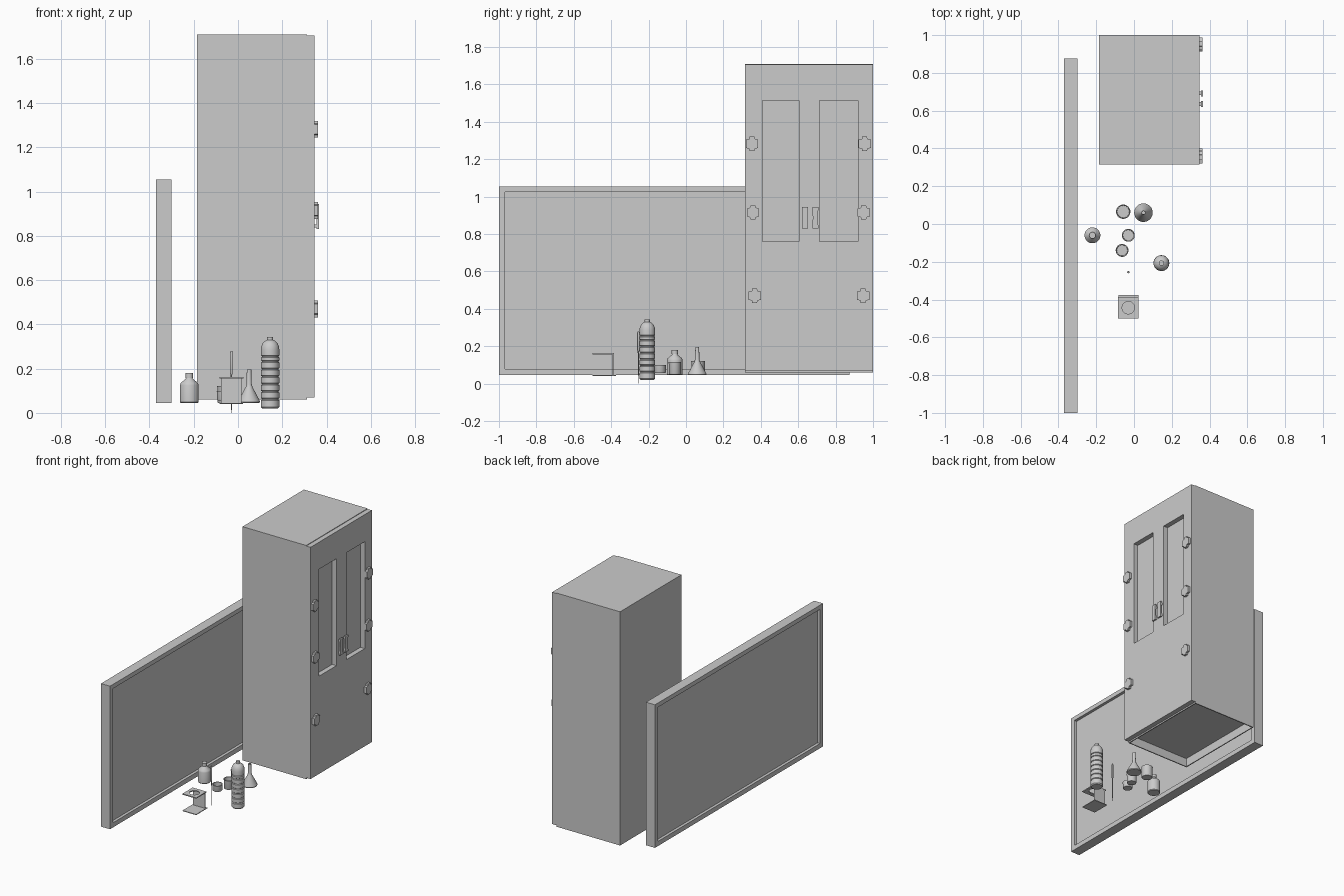
import bpy, bmesh, math

if "Cube" in bpy.data.objects:
    bpy.data.objects.remove(bpy.data.objects["Cube"])


def finish(name, bm, smooth=False):
    bmesh.ops.remove_doubles(bm, verts=bm.verts, dist=1e-5)
    bmesh.ops.recalc_face_normals(bm, faces=bm.faces)
    me = bpy.data.meshes.new(name)
    bm.to_mesh(me)
    bm.free()
    ob = bpy.data.objects.new(name, me)
    bpy.context.collection.objects.link(ob)
    if smooth:
        me.polygons.foreach_set("use_smooth", [True] * len(me.polygons))
        me.set_sharp_from_angle(angle=math.radians(35))
    return ob


def add_box(bm, x, y, z):
    g = bmesh.ops.create_cube(bm, size=1)
    for v in g["verts"]:
        v.co = [(a + b) / 2 + c * (b - a) for c, (a, b) in zip(v.co, (x, y, z))]


def box(name, x, y, z):
    bm = bmesh.new()
    add_box(bm, x, y, z)
    return finish(name, bm)


def pierced_panel(name, x, ys, zs, holes):
    """Slab across x, made from a y/z grid with some cells left open."""
    bm = bmesh.new()
    faces = []
    for i in range(len(ys) - 1):
        for j in range(len(zs) - 1):
            if (i, j) not in holes:
                co = [(ys[i], zs[j]), (ys[i + 1], zs[j]), (ys[i + 1], zs[j + 1]), (ys[i], zs[j + 1])]
                faces.append(bm.faces.new([bm.verts.new((x[0], a, b)) for a, b in co]))
    bmesh.ops.remove_doubles(bm, verts=bm.verts, dist=1e-5)
    ext = bmesh.ops.extrude_face_region(bm, geom=bm.faces[:], use_keep_orig=True)
    vs = [e for e in ext["geom"] if isinstance(e, bmesh.types.BMVert)]
    bmesh.ops.translate(bm, verts=vs, vec=(x[1] - x[0], 0, 0))
    return finish(name, bm)


def prism(name, profile, x0, x1):
    """Extrude a y/z outline along x."""
    bm = bmesh.new()
    f = bm.faces.new([bm.verts.new((x0, y, z)) for y, z in profile])
    ext = bmesh.ops.extrude_face_region(bm, geom=[f], use_keep_orig=True)
    vs = [e for e in ext["geom"] if isinstance(e, bmesh.types.BMVert)]
    bmesh.ops.translate(bm, verts=vs, vec=(x1 - x0, 0, 0))
    return finish(name, bm)


def lathe(name, x, y, profile, n=32):
    """Revolve (radius, z) points around the vertical through x, y."""
    bm = bmesh.new()
    vs = [bm.verts.new((r, 0, z)) for r, z in profile]
    es = [bm.edges.new(p) for p in zip(vs, vs[1:])]
    bmesh.ops.spin(bm, geom=vs + es, cent=(0, 0, 0), axis=(0, 0, 1),
                   angle=2 * math.pi, steps=n, use_duplicate=False)
    ob = finish(name, bm, True)
    ob.location = (x, y, 0)
    return ob


# framed board, recessed on both sides
pierced_panel("board_frame", (-0.37, -0.30), [-1, -0.967, 0.842, 0.875],
              [0.045, 0.078, 1.025, 1.055], {(1, 1)})
box("board_panel", (-0.35, -0.32), (-0.967, 0.842), (0.078, 1.025))

# cabinet body with a recessed underside
body = bmesh.new()
add_box(body, (-0.185, 0.312), (0.315, 1.0), (0.06, 1.71))
bottom = min(body.faces, key=lambda f: f.calc_center_median().z)
bmesh.ops.inset_region(body, faces=[bottom], thickness=0.01)
ext = bmesh.ops.extrude_face_region(body, geom=[bottom])
bmesh.ops.translate(body, vec=(0, 0, 0.06),
                    verts=[e for e in ext["geom"] if isinstance(e, bmesh.types.BMVert)])
if bottom.is_valid:
    body.faces.remove(bottom)
finish("cabinet_body", body)

# cabinet door front with two tall windows
pierced_panel("cabinet_doors", (0.312, 0.346), [0.315, 0.41, 0.604, 0.715, 0.92, 1.0],
              [0.07, 0.76, 1.515, 1.706], {(1, 1), (3, 1)})

# hinges: chunky plus-shaped plates
quarter = [(0.033, 0.022), (0.015, 0.026), (0.013, 0.038)]
plus = (quarter + [(-y, z) for y, z in quarter[::-1]]
        + [(-y, -z) for y, z in quarter] + [(y, -z) for y, z in quarter[::-1]])
for z, near, far in ((1.282, 0.353, 0.955), (0.915, 0.358, 0.95), (0.47, 0.367, 0.947)):
    for side, y in (("left", near), ("right", far)):
        prism(f"hinge_{side}", [(y + a, z + b) for a, b in plus], 0.344, 0.362)

# pull handles: grip plate on two posts
for side, y in (("left", 0.636), ("right", 0.692)):
    grip = [(y - 0.016, 0.83), (y + 0.016, 0.83), (y + 0.013, 0.887), (y + 0.016, 0.944), (y - 0.016, 0.944), (y - 0.014, 0.887)]
    prism(f"handle_{side}", grip, 0.355, 0.366)
    for z in (0.838, 0.922):
        box(f"handle_post_{side}", (0.344, 0.356), (y - 0.01, y + 0.01), (z, z + 0.014))

# ribbed tall bottle
prof = [(0, 0.02), (0.036, 0.02), (0.042, 0.027)]
for z in (0.062, 0.096, 0.13, 0.164, 0.198, 0.232, 0.255):
    prof += [(0.042, z - 0.005), (0.0375, z - 0.002), (0.0375, z + 0.002), (0.042, z + 0.005)]
prof += [(0.042, 0.285), (0.040, 0.300), (0.034, 0.314), (0.025, 0.324), (0.014, 0.330),
         (0.014, 0.344), (0, 0.344)]
lathe("ribbed_bottle", 0.145, -0.207, prof)

# jar with sloping shoulder and cap
lathe("reagent_bottle", -0.22, -0.06,
      [(0, 0.045), (0.039, 0.045), (0.042, 0.049), (0.042, 0.125), (0.039, 0.135), (0.017, 0.153), (0.014, 0.158),
       (0.017, 0.158), (0.017, 0.180), (0, 0.180)])

# conical flask
lathe("conical_flask", 0.05, 0.06,
      [(0, 0.045), (0.046, 0.045), (0.049, 0.05), (0.047, 0.058), (0.015, 0.118), (0.012, 0.13), (0.010, 0.197),
       (0.008, 0.197), (0.009, 0.13), (0.042, 0.058), (0, 0.05)])

# open beakers
for x, y, r, z0, z1 in ((-0.057, 0.065, 0.038, 0.045, 0.122), (-0.03, -0.06, 0.034, 0.05, 0.115),
                        (-0.063, -0.14, 0.034, 0.057, 0.1)):
    lathe("beaker", x, y, [(0, z0), (r - 0.004, z0), (r - 0.002, z0 + 0.004), (r - 0.002, z1 - 0.008),
                           (r, z1), (r - 0.005, z1), (r - 0.006, z0 + 0.006), (0, z0 + 0.006)])

# thin dropper
lathe("dropper", -0.03, -0.255,
      [(0, 0), (0.0015, 0.001), (0.0025, 0.05), (0.003, 0.17), (0.006, 0.178), (0.006, 0.272),
       (0.004, 0.28), (0, 0.28)], 12)

# small stand: base, back plate and a ring-holed top
box("stand_base", (-0.083, 0.023), (-0.5, -0.375), (0.04, 0.045))
box("stand_back", (-0.076, 0.016), (-0.392, -0.387), (0.045, 0.157))
n = 32
top = bmesh.new()
cx, cy = -0.03, -0.443
for k in range(n):
    ring = []
    for a in (2 * math.pi * k / n, 2 * math.pi * (k + 1) / n):
        c, s = math.cos(a), math.sin(a)
        q = max(abs(c), abs(s))
        ring.append(((cx + 0.033 * c, cy + 0.033 * s), (cx + 0.054 * c / q, cy + 0.057 * s / q)))
    (i0, o0), (i1, o1) = ring
    top.faces.new([top.verts.new((*p, 0.156)) for p in (i0, o0, o1, i1)])
bmesh.ops.remove_doubles(top, verts=top.verts, dist=1e-5)
ext = bmesh.ops.extrude_face_region(top, geom=top.faces[:], use_keep_orig=True)
bmesh.ops.translate(top, vec=(0, 0, 0.007),
                    verts=[e for e in ext["geom"] if isinstance(e, bmesh.types.BMVert)])
finish("stand_top", top)
